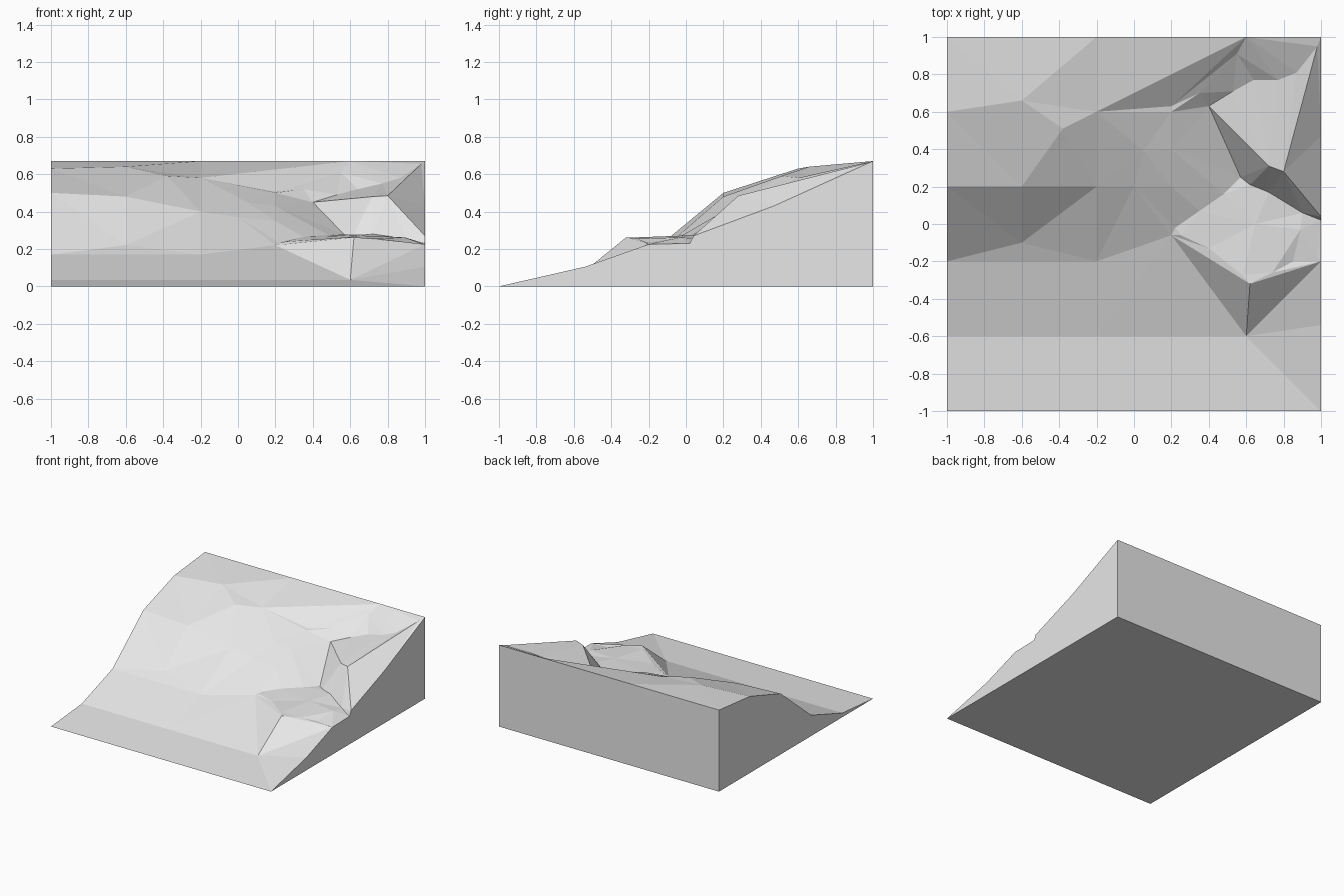
import bpy
import bmesh
from mathutils import Vector
from mathutils.geometry import delaunay_2d_cdt

old = bpy.data.objects.get("Cube")
if old:
    bpy.data.objects.remove(old, do_unlink=True)

# Single stone grey material
stone = bpy.data.materials.new("stone_grey")
stone.use_nodes = True
grey = (0.8, 0.8, 0.8, 1)
stone.diffuse_color = grey
stone.node_tree.nodes["Principled BSDF"].inputs["Base Color"].default_value = grey

points = []


def add_point(x, y, z):
    """Store one terrain point and return its index."""
    for index, point in enumerate(points):
        if (point.xy - Vector((x, y))).length < 0.005:
            return index
    points.append(Vector((x, y, z)))
    return len(points) - 1


def add_ridge(path):
    """Store a crease line as points joined by fixed edges."""
    ids = [add_point(*point) for point in path]
    return list(zip(ids, ids[1:]))


creases = []

# Gentle foot of the hill
creases += add_ridge([(-1, -1, 0), (1, -1, 0)])
creases += add_ridge([(-1, -.6, .035), (-.2, -.6, .035), (.6, -.6, .035),
                      (1, -.54, .105)])
creases += add_ridge([(.6, -.6, .035), (1, -1, 0)])

# Lower and upper breaks of the steep bank
creases += add_ridge([(-1, -.2, .17), (-.2, -.2, .17), (.2, -.06, .22)])
creases += add_ridge([(-1, -.2, .17), (-.6, -.1, .22), (-.2, .2, .4)])
creases += add_ridge([(-1, .2, .5), (-.6, .2, .48), (-.2, .2, .4)])

# Rounded shoulder and level crest
creases += add_ridge([(-1, .6, .63), (-.6, .66, .64), (-.2, 1, .67)])
creases += add_ridge([(-1, 1, .67), (-.2, 1, .67), (.6, 1, .67), (1, 1, .67)])
creases += add_ridge([(-.38, .51, .59), (-.2, .6, .58), (.6, 1, .67)])
creases += add_ridge([(-.2, .6, .58), (.2, .6, .5), (.4, .63, .45)])
for spot in [(.05, .39, .45), (.2, .4, .43), (.2, .2, .35), (0, .2, .37)]:
    add_point(*spot)

# Upper rock shelf: back edge, front lip and sloping end face
creases += add_ridge([(.4, .63, .45), (.53, .71, .49), (.64, .77, .52),
                      (.77, .77, .55), (.87, .81, .58), (.98, .95, .655)])
creases += add_ridge([(.2, .63, .505), (.35, .7, .52), (.55, .91, .61),
                      (.77, .77, .55)])
creases += add_ridge([(.4, .63, .45), (.72, .31, .48), (.8, .28, .485),
                      (1, .04, .27)])
creases += add_ridge([(.8, .28, .485), (.98, .95, .655), (1, 1, .67)])
creases += add_ridge([(1, .04, .27), (1, .47, .43), (1, 1, .67)])

# Foot of the cliff between the shelves
creases += add_ridge([(.4, .63, .45), (.57, .25, .275), (.62, .21, .28),
                      (.72, .17, .28), (.9, .06, .255), (1, .02, .23)])

# Lower rock shelf: outline, worn back edge and front faces
creases += add_ridge([(.2, -.06, .22), (.62, -.32, .262), (1, -.2, .225),
                      (1, .02, .23)])
creases += add_ridge([(.2, -.06, .22), (.22, -.02, .235), (.35, .07, .265),
                      (.48, .16, .275), (.57, .25, .275)])
creases += add_ridge([(.62, -.32, .262), (.6, -.6, .035), (.2, -.06, .22)])
creases += add_ridge([(.6, -.6, .035), (1, -.2, .225)])

# Notch and low rim on the lower shelf
creases += add_ridge([(.74, -.26, .255), (.89, -.03, .262), (.98, -.18, .23)])
creases += add_ridge([(.25, -.06, .238), (.4, -.13, .25), (.58, -.27, .262)])
add_point(.85, -.2, .235)
add_point(.65, 0, .272)

# Triangulate the surface while keeping every crease
flat = [point.xy for point in points]
coords, _, faces, sources, _, _ = delaunay_2d_cdt(flat, creases, [], 0, 0.0001)


def height(index):
    """Height of a triangulated point, blended if a crossing made it."""
    if sources[index]:
        return points[sources[index][0]].z
    near = sorted(points, key=lambda p: (p.xy - coords[index]).length)[:2]
    return sum(p.z for p in near) / len(near)


bm = bmesh.new()
verts = [bm.verts.new((c.x, c.y, height(i))) for i, c in enumerate(coords)]
for face in faces:
    bm.faces.new([verts[i] for i in face])

# Drop the rim to the ground for the side walls, then close the underside
rim = [edge for edge in bm.edges if edge.is_boundary]
skirt = bmesh.ops.extrude_edge_only(bm, edges=rim)["geom"]
for item in skirt:
    if isinstance(item, bmesh.types.BMVert):
        item.co.z = 0
bmesh.ops.remove_doubles(bm, verts=bm.verts, dist=0.0005)
bmesh.ops.holes_fill(bm, edges=[e for e in bm.edges if e.is_boundary], sides=0)
bmesh.ops.recalc_face_normals(bm, faces=bm.faces)

mesh = bpy.data.meshes.new("rocky_hillside")
bm.to_mesh(mesh)
bm.free()
mesh.materials.append(stone)
hill = bpy.data.objects.new("rocky_hillside", mesh)
bpy.context.collection.objects.link(hill)
